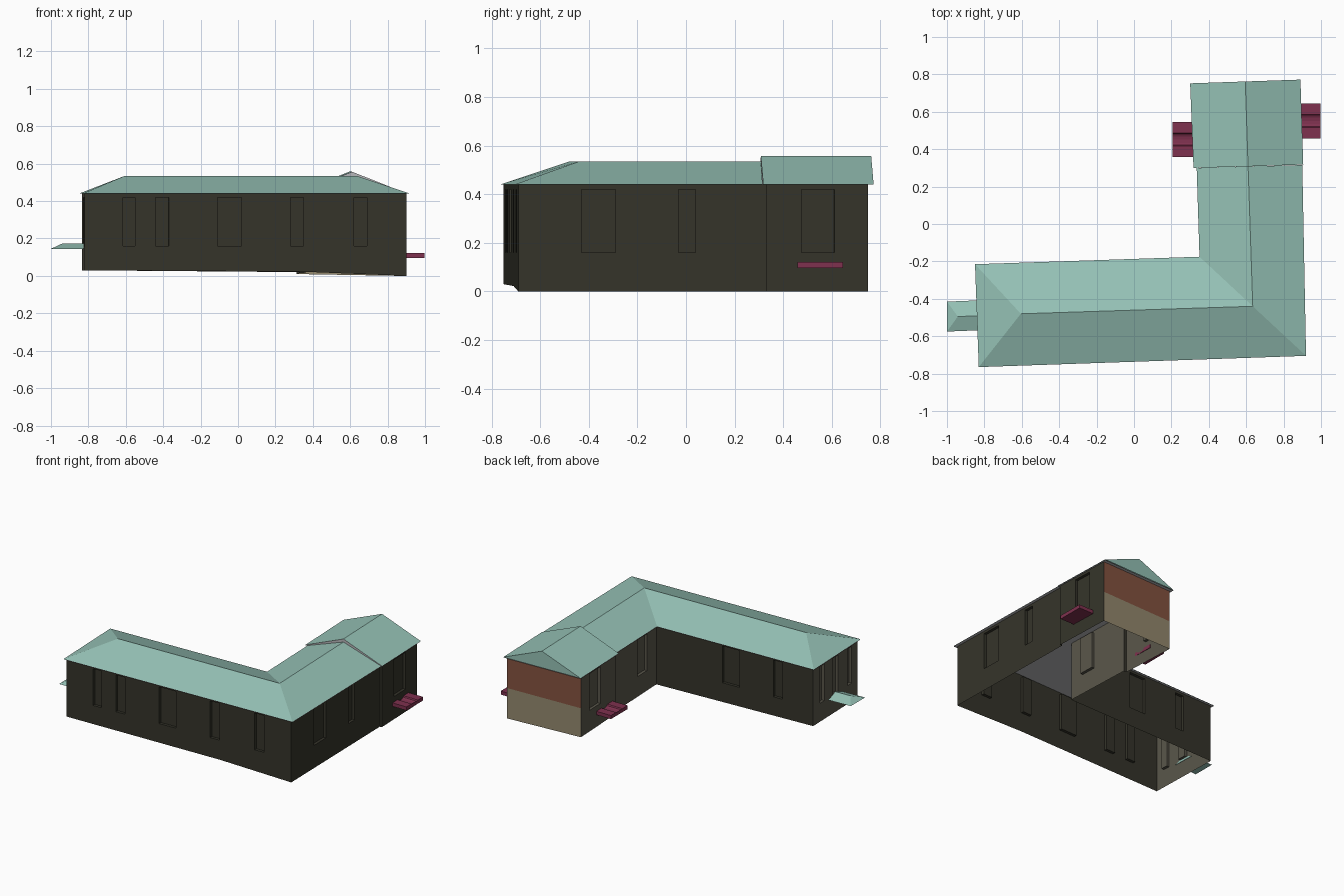
import bpy, bmesh, math
from mathutils import Vector

if "Cube" in bpy.data.objects:
    bpy.data.objects.remove(bpy.data.objects["Cube"])


def mat(name, hexcol):
    m = bpy.data.materials.new(name)
    lin = []
    for i in (0, 2, 4):
        c = int(hexcol[i:i + 2], 16) / 255
        lin.append(c / 12.92 if c <= 0.04045 else ((c + 0.055) / 1.055) ** 2.4)
    m.diffuse_color = (*lin, 1)
    m.use_nodes = True
    m.node_tree.nodes["Principled BSDF"].inputs["Base Color"].default_value = m.diffuse_color
    return m


OLIVE = mat("dark olive wall", "35342a")
TAUPE = mat("grey taupe wall", "59564a")
TAN = mat("tan plinth", "958a6f")
BROWN = mat("red brown wall", "855340")
TEAL = mat("pale teal roof", "96c2b6")
WINE = mat("burgundy slab", "7e314e")
GREY = mat("light grey soffit", "b8b8bb")


def build(name, faces, mats):
    """Object from (corner list, material index) pairs."""
    bm = bmesh.new()
    for pts, mi in faces:
        bm.faces.new([bm.verts.new(p) for p in pts]).material_index = mi
    bmesh.ops.remove_doubles(bm, verts=bm.verts, dist=1e-5)
    me = bpy.data.meshes.new(name)
    bm.to_mesh(me)
    bm.free()
    for m in mats:
        me.materials.append(m)
    ob = bpy.data.objects.new(name, me)
    bpy.context.collection.objects.link(ob)
    return ob


EAVE, RIDGE, RIDGE2 = 0.44, 0.535, 0.557
SILL, HEAD, DEPTH = 0.16, 0.42, 0.02


def wall(name, a, b, mats, axis=0, windows=()):
    """Wall from a to b (x, y, ground z) with recessed windows given as axis ranges."""
    a, b = Vector(a), Vector(b)
    out = Vector((b.y - a.y, a.x - b.x, 0)).normalized()
    faces = []

    def pt(t, z=None, d=0):
        p = a.lerp(b, t) - out * d
        if z is not None:
            p.z = z
        return p

    def quad(t0, t1, z0, z1, mi=0):
        faces.append(([pt(t0, z0), pt(t1, z0), pt(t1, z1), pt(t0, z1)], mi))

    spans = sorted(sorted((w - a[axis]) / (b[axis] - a[axis]) for w in win) for win in windows)
    t = 0
    for s, e in spans:
        quad(t, s, None, EAVE)
        quad(s, e, None, SILL)
        quad(s, e, HEAD, EAVE)
        ring = [(s, SILL), (e, SILL), (e, HEAD), (s, HEAD)]
        faces.append(([pt(*c, DEPTH) for c in ring], 0))
        for c, n in zip(ring, ring[1:] + ring[:1]):
            faces.append(([pt(*c), pt(*n), pt(*n, DEPTH), pt(*c, DEPTH)], 0))
        t = e
    if len(mats) > 1:  # two-tone wall
        quad(0, 1, None, 0.215, 0)
        quad(0, 1, 0.215, EAVE, 1)
    else:
        quad(t, 1, None, EAVE)
    return build(name, faces, mats)


# wall corners: x, y, ground height
A, K, B = (-0.82, -0.75, 0.03), (0.36, -0.709, 0.022), (0.9, -0.69, 0)
C1, C2, G = (0.88, 0.33, 0), (0.895, 0.33, 0), (0.88, 0.748, 0)
H, I, J = (0.313, 0.728, 0.01), (0.328, 0.315, 0.015), (0.35, 0.315, 0.015)
D, F = (0.365, -0.19, 0.02), (-0.835, -0.23, 0.03)

wall("front_wall_left", A, K, [OLIVE], 0,
     [(-0.615, -0.55), (-0.44, -0.37), (-0.11, 0.02), (0.28, 0.35)])
wall("front_wall_right", K, B, [OLIVE], 0, [(0.62, 0.69)])
wall("east_wall", B, C1, [OLIVE], 1, [(-0.43, -0.29), (-0.03, 0.04)])
wall("east_step", C1, C2, [OLIVE])
wall("east_end_wall", C2, G, [OLIVE], 1, [(0.475, 0.61)])
wall("back_gable_wall", G, H, [TAN, BROWN])
wall("west_end_wall", H, I, [TAUPE], 1, [(0.5, 0.63)])
wall("west_step", I, J, [OLIVE])
wall("courtyard_west_wall", J, D, [TAUPE], 1, [(-0.08, 0.03)])
wall("courtyard_back_wall", D, F, [OLIVE], 0, [(-0.27, -0.14), (-0.6, -0.53)])
wall("left_end_wall", F, A, [TAUPE], 1, [(-0.36, -0.31), (-0.52, -0.46), (-0.68, -0.63)])


def at(z, *pts):
    return [Vector((x, y, z)) for x, y in pts]


# hipped roof over the L-shaped wings
eA, eB, eC, eJ, eD, eF = at(EAVE, (-0.83, -0.765), (0.92, -0.705), (0.9, 0.315),
                            (0.335, 0.3), (0.35, -0.175), (-0.85, -0.215))
rA, rB, rC = at(RIDGE, (-0.605, -0.48), (0.635, -0.44), (0.61, 0.308))
build("main_roof", [([eA, eB, rB, rA], 0), ([eF, eA, rA], 0), ([eD, eF, rA, rB], 0),
                    ([eB, eC, rC, rB], 0), ([eJ, eD, rB, rC], 0)], [TEAL])

# taller gable roof on the end block
g1, g2, g3, g4 = at(EAVE, (0.905, 0.318), (0.89, 0.772), (0.3, 0.752), (0.318, 0.3))
t1, t2 = at(RIDGE2, (0.61, 0.308), (0.595, 0.762))
build("gable_roof", [([g1, g2, t2, t1], 0), ([g3, g4, t1, t2], 0),
                     ([g2, g3, t2], 0), ([g4, g1, t1], 1)], [TEAL, GREY])

# flat ceilings that also close the eaves
drop = Vector((0, 0, -0.003))
build("main_ceiling", [([p + drop for p in (eA, eF, eD, eB)], 0),
                       ([p + drop for p in (eD, eJ, eC, eB)], 0)], [GREY])
build("end_ceiling", [([p + drop for p in (g1, g4, g3, g2)], 0)], [GREY])


# side slabs with a rounded channel running outwards and a closing lip
def slab(name, x0, x1, y0, lip_x):
    w, zb, zt = 0.187, 0.097, 0.122
    prof = [(0, zt), (0, zb), (w, zb), (w, zt)]
    for k in range(7):
        ang = math.pi * k / 6
        prof.append((w / 2 + 0.035 * math.cos(ang), zt - 0.016 * math.sin(ang)))
    ends = [[Vector((x, y0 + y, z)) for y, z in prof] for x in (x0, x1)]
    faces = [(ends[0], 0), (ends[1][::-1], 0)]
    n = len(prof)
    for i in range(n):
        j = (i + 1) % n
        faces.append(([ends[0][j], ends[0][i], ends[1][i], ends[1][j]], 0))
    lip = [(lip_x, y0), (lip_x, y0 + w)]
    low, high = at(zb, *lip), at(zt, *lip)
    faces.append(([low[0], low[1], high[1], high[0]], 0))
    ob = build(name, faces, [WINE])
    bm = bmesh.new()
    bm.from_mesh(ob.data)
    bmesh.ops.recalc_face_normals(bm, faces=bm.faces)
    bm.to_mesh(ob.data)
    bm.free()


slab("east_slab", 0.883, 0.998, 0.458, 0.999)
slab("west_slab", 0.207, 0.325, 0.358, 0.206)

# small hipped canopy on the left end
c1, c2, c3, c4 = at(0.145, (-1, -0.415), (-1, -0.575), (-0.822, -0.568), (-0.828, -0.408))
k1, k2 = at(0.172, (-0.942, -0.495), (-0.825, -0.49))
build("left_canopy", [([c1, c2, k1], 0), ([c2, c3, k2, k1], 0), ([c4, c1, k1, k2], 0),
                      ([c1, c4, c3, c2], 0), ([c3, c4, k2], 0)], [TEAL])
